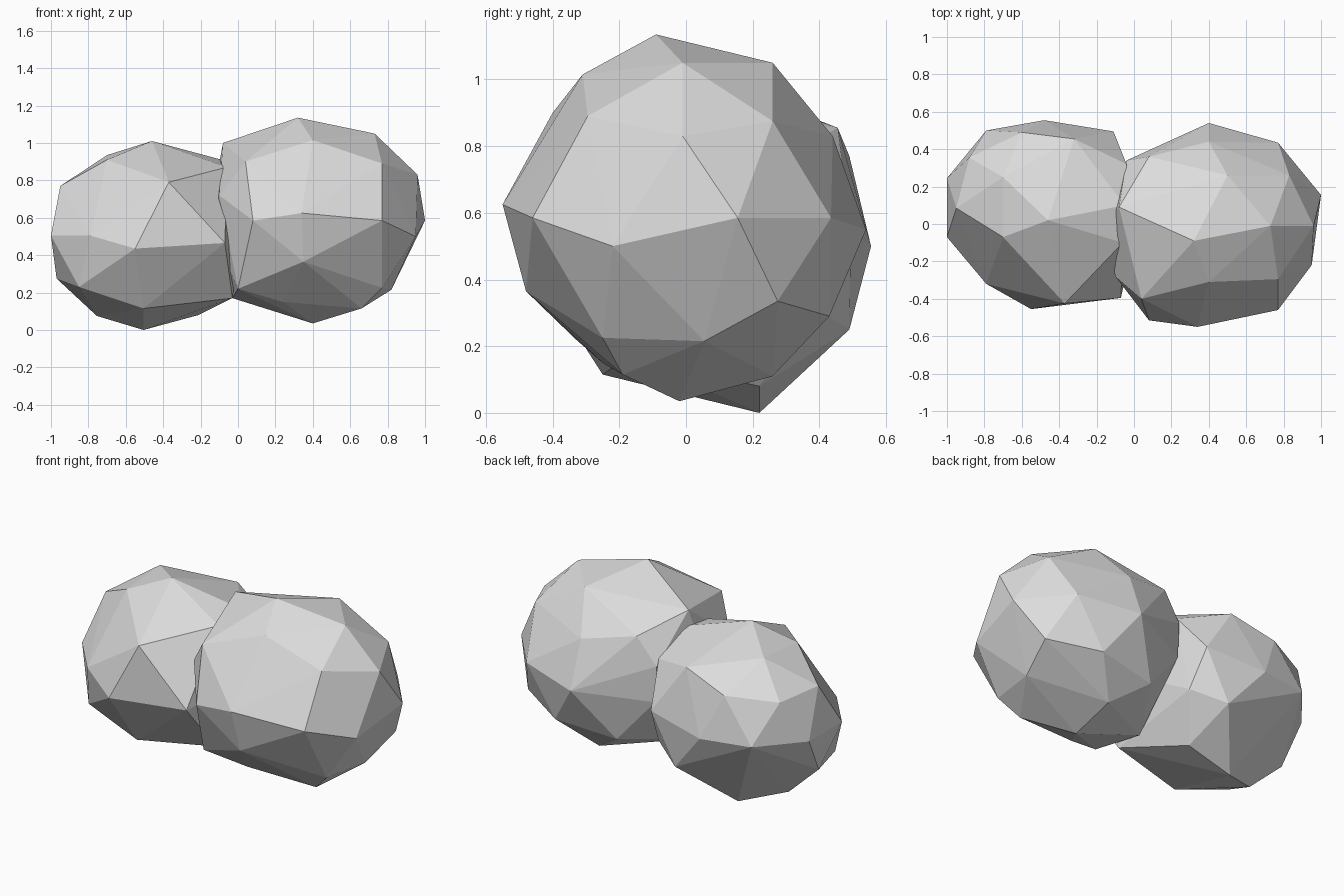
import bpy, bmesh

# One flat stone colour
stone = bpy.data.materials.new("light grey stone")
stone.diffuse_color = (0.72, 0.72, 0.72, 1)


def boulder(name, corners):
    """Flat-faced boulder: the convex hull around its main corners."""
    bm = bmesh.new()
    for c in corners:
        bm.verts.new(c)
    bmesh.ops.convex_hull(bm, input=bm.verts[:])
    loose = [v for v in bm.verts if not v.link_faces]
    bmesh.ops.delete(bm, geom=loose, context='VERTS')
    bmesh.ops.recalc_face_normals(bm, faces=bm.faces[:])
    mesh = bpy.data.meshes.new(name)
    bm.to_mesh(mesh)
    bm.free()
    mesh.materials.append(stone)
    obj = bpy.data.objects.new(name, mesh)
    bpy.context.collection.objects.link(obj)
    return obj


# Larger boulder on the right: crown, shoulder, waist, underside
boulder("large_boulder", [
    (.32, -.09, 1.135), (.73, -.01, 1.05), (.50, .26, 1.05), (.40, -.31, 1.015), (-.08, .09, 1.0),
    (.77, -.295, .89), (.96, -.01, .83), (.83, .26, .875), (.40, .44, .83), (.08, .36, .9), (.04, -.40, .90),
    (.34, -.55, .625), (.77, -.46, .585), (.08, -.515, .585), (1.0, .155, .585), (.95, -.22, .50),
    (.77, .435, .585), (.40, .54, .55), (-.04, .34, .74), (-.03, .34, .52), (-.10, -.28, .72), (-.16, .0, .58),
    (.35, -.48, .365), (.82, .055, .215), (.87, .275, .335), (.77, -.25, .225), (.58, .43, .29), (.20, .38, .25),
    (.66, -.19, .115), (.40, -.02, .035), (.24, -.25, .15), (.0, -.33, .22), (-.03, .01, .17), (.40, .26, .11),
])

# Smaller boulder on the left, pushed into the large one
boulder("small_boulder", [
    (-.46, .02, 1.01), (-.70, -.07, .91), (-.70, .25, .935), (-.06, -.10, .87), (-.05, .10, .90), (-.04, .32, .78),
    (-.37, -.425, .79), (-.95, .085, .77), (-.88, .355, .75), (-.60, .49, .77), (-.32, .455, .855),
    (-.55, -.455, .435), (-.79, -.32, .505), (-.07, -.395, .465), (-1.0, -.07, .505), (-1.0, .245, .505),
    (-.79, .50, .51), (-.48, .555, .50), (-.11, .495, .55), (.03, .05, .5),
    (-.97, .11, .275), (-.85, -.22, .23), (-.27, .49, .25), (-.08, .38, .32), (-.505, -.25, .115),
    (-.755, .09, .075), (-.505, .22, 0), (-.21, .22, .08), (-.03, -.17, .17),
])
